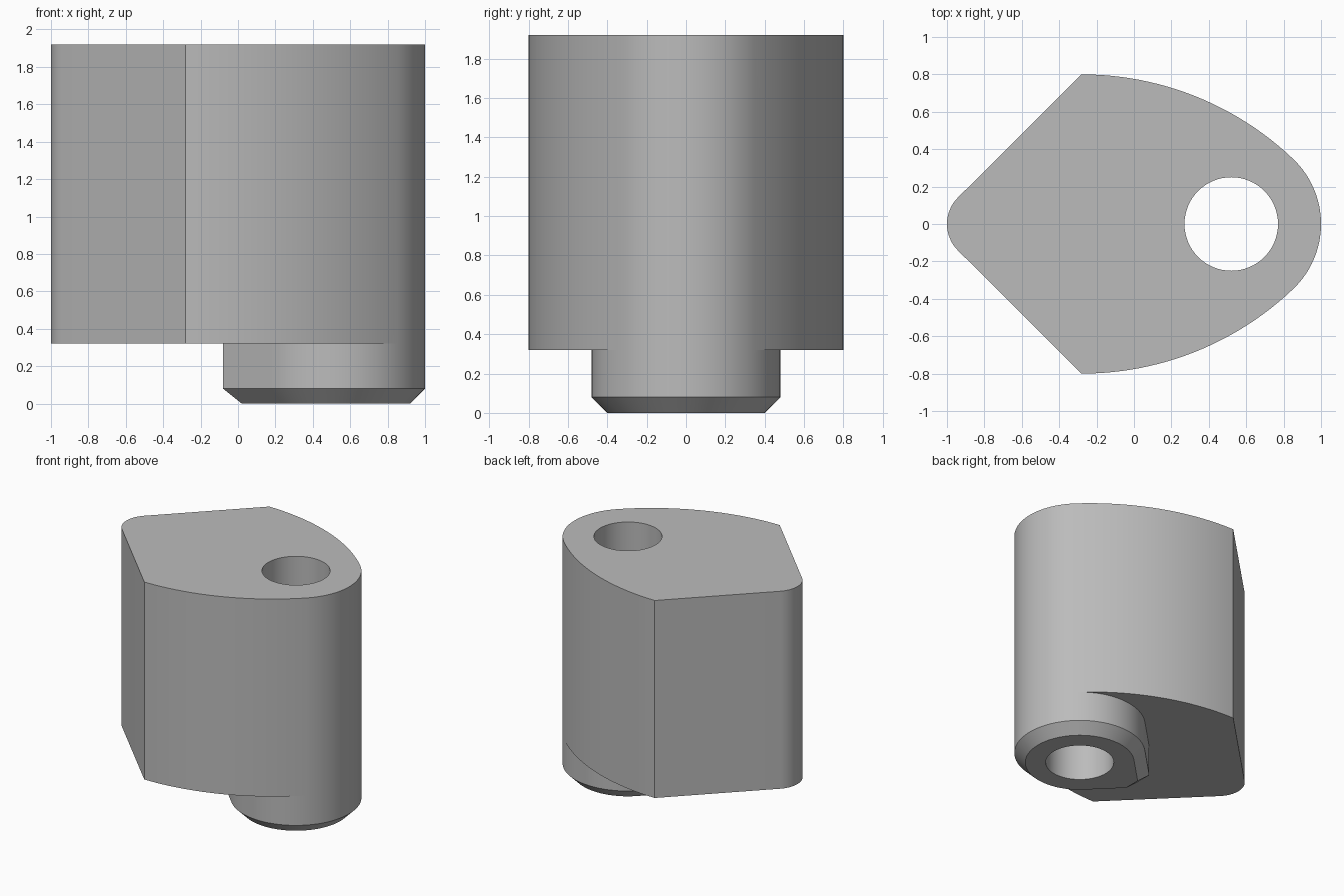
import bpy, bmesh
from math import sin, cos, pi, atan2, hypot

cube = bpy.data.objects.get("Cube")
if cube:
    bpy.data.objects.remove(cube, do_unlink=True)

grey = bpy.data.materials.new("plain grey")
grey.use_nodes = True
grey.diffuse_color = (0.5, 0.5, 0.5, 1)
grey.node_tree.nodes["Principled BSDF"].inputs["Base Color"].default_value = (0.5, 0.5, 0.5, 1)

AXIS_X, NOSE_R, HOLE_R = 0.52, 0.48, 0.25   # shared nose, boss and bore axis
BOTTOM, SHOULDER, TOP, CHAMFER = 0, 0.32, 1.92, 0.08
CORNER_X, HALF_W = -0.28, 0.8               # where the wedge meets the curved flank


def arc(cx, cy, r, a0, a1, n):
    return [(cx + r * cos(a0 + (a1 - a0) * i / n), cy + r * sin(a0 + (a1 - a0) * i / n))
            for i in range(n + 1)]


def mirrored(half):
    """Close an upper half outline (running from +x to -x) across the x axis."""
    return half + [(x, -y) for x, y in reversed(half) if y > 1e-5][:]


def loft(name, rings):
    """Join stacked outlines, given as (z, points), into a closed solid."""
    bm = bmesh.new()
    loops = [[bm.verts.new((x, y, z)) for x, y in pts] for z, pts in rings]
    for low, high in zip(loops, loops[1:]):
        for i in range(len(low)):
            j = (i + 1) % len(low)
            bm.faces.new((low[i], low[j], high[j], high[i]))
    bm.faces.new(loops[0][::-1])
    bm.faces.new(loops[-1])
    bmesh.ops.recalc_face_normals(bm, faces=bm.faces)
    mesh = bpy.data.meshes.new(name)
    bm.to_mesh(mesh)
    bm.free()
    mesh.materials.append(grey)
    obj = bpy.data.objects.new(name, mesh)
    bpy.context.collection.objects.link(obj)
    return obj


def combine(target, other, operation):
    mod = target.modifiers.new(operation, 'BOOLEAN')
    mod.operation, mod.object, mod.solver = operation, other, 'EXACT'
    bpy.context.view_layer.objects.active = target
    bpy.ops.object.modifier_apply(modifier=mod.name)
    bpy.data.objects.remove(other, do_unlink=True)


# Flank arc: level at the corner and tangent to the nose
dx = AXIS_X - CORNER_X
flank_r = (dx * dx / (HALF_W - NOSE_R) + HALF_W + NOSE_R) / 2
flank_y = HALF_W - flank_r
join = atan2(-flank_y, dx)
nose = arc(AXIS_X, 0, NOSE_R, 0, join, 16)

# Body: nose, curved flank, straight wedge, rounded tip
tip_r = 0.2
body_half = (nose + arc(CORNER_X, flank_y, flank_r, join, pi / 2, 24)[1:]
             + arc(tip_r - 1, 0, tip_r, pi * 3 / 4, pi, 8))
body_pts = mirrored(body_half)
body = loft("wedge_body", [(SHOULDER, body_pts), (TOP, body_pts)])

# Boss: teardrop with a cut-off point, chamfered at the foot
cut = 0.6
point_y = NOSE_R * 2 ** 0.5 - cut
boss_half = nose + arc(AXIS_X, 0, NOSE_R, join, pi * 3 / 4, 24)[1:] + [(AXIS_X - cut, point_y)]
boss_pts = mirrored(boss_half)
k = (NOSE_R - CHAMFER) / NOSE_R
foot_pts = [(AXIS_X + (x - AXIS_X) * k, y * k) for x, y in boss_pts]
boss = loft("teardrop_boss", [(BOTTOM, foot_pts), (CHAMFER, boss_pts), (SHOULDER, boss_pts)])
combine(body, boss, 'UNION')

# Bore right through body and boss
circle = arc(AXIS_X, 0, HOLE_R, 0, 2 * pi, 64)[:-1]
bore = loft("bore_cutter", [(BOTTOM - 0.1, circle), (TOP + 0.1, circle)])
bore.hide_render = True
combine(body, bore, 'DIFFERENCE')

# Smooth curved walls, crisp edges
bpy.ops.object.select_all(action='DESELECT')
body.select_set(True)
bpy.context.view_layer.objects.active = body
bpy.ops.object.shade_smooth_by_angle(angle=pi / 6)
